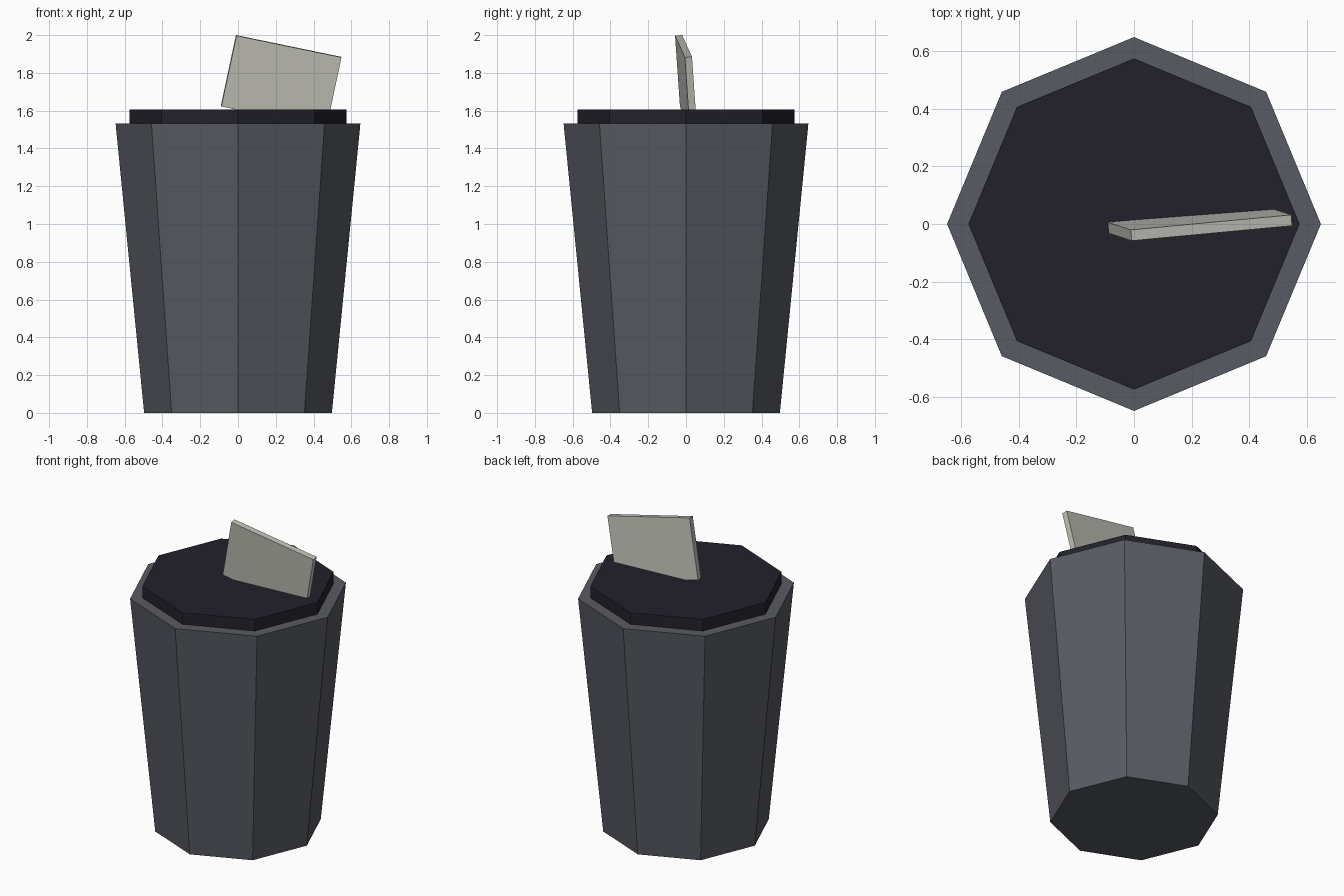
import bpy
from math import pi
from mathutils import Vector, Matrix

if "Cube" in bpy.data.objects:
    bpy.data.objects.remove(bpy.data.objects["Cube"])


def material(name, rgb):
    m = bpy.data.materials.new(name)
    m.diffuse_color = (*rgb, 1)
    m.use_nodes = True
    m.node_tree.nodes["Principled BSDF"].inputs["Base Color"].default_value = m.diffuse_color
    return m


def octagon(name, r_bottom, r_top, z0, z1, mat):
    """Eight-sided tapered drum with corners on the x and y axes."""
    bpy.ops.mesh.primitive_cone_add(vertices=8, radius1=r_bottom, radius2=r_top,
                                    depth=z1 - z0, location=(0, 0, (z0 + z1) / 2))
    ob = bpy.context.object
    ob.name = name
    ob.data.materials.append(mat)
    return ob


grey = material("slate grey", (0.098, 0.105, 0.125))
dark = material("dark navy", (0.0165, 0.0155, 0.025))
paper = material("paper", (0.53, 0.53, 0.48))

# Tapered bin body and its inset dark opening
octagon("bin_body", 0.497, 0.648, 0.0, 1.531, grey)
octagon("bin_opening", 0.574, 0.574, 1.455, 1.607, dark)

# Tilted sheet of paper sticking out of the opening
corner = Vector((-0.008, -0.058, 1.997))    # upper front left corner
width = Vector((0.556, 0.052, -0.115))
height = Vector((0.08, -0.026, 0.375))
depth = height.cross(width).normalized() * 0.038
centre = corner + width / 2 - height / 2 + depth / 2
bpy.ops.mesh.primitive_cube_add(size=1)
sheet = bpy.context.object
sheet.name = "paper_sheet"
sheet.data.transform(Matrix((width, depth, height)).transposed().to_4x4())
sheet.location = centre
sheet.data.materials.append(paper)
